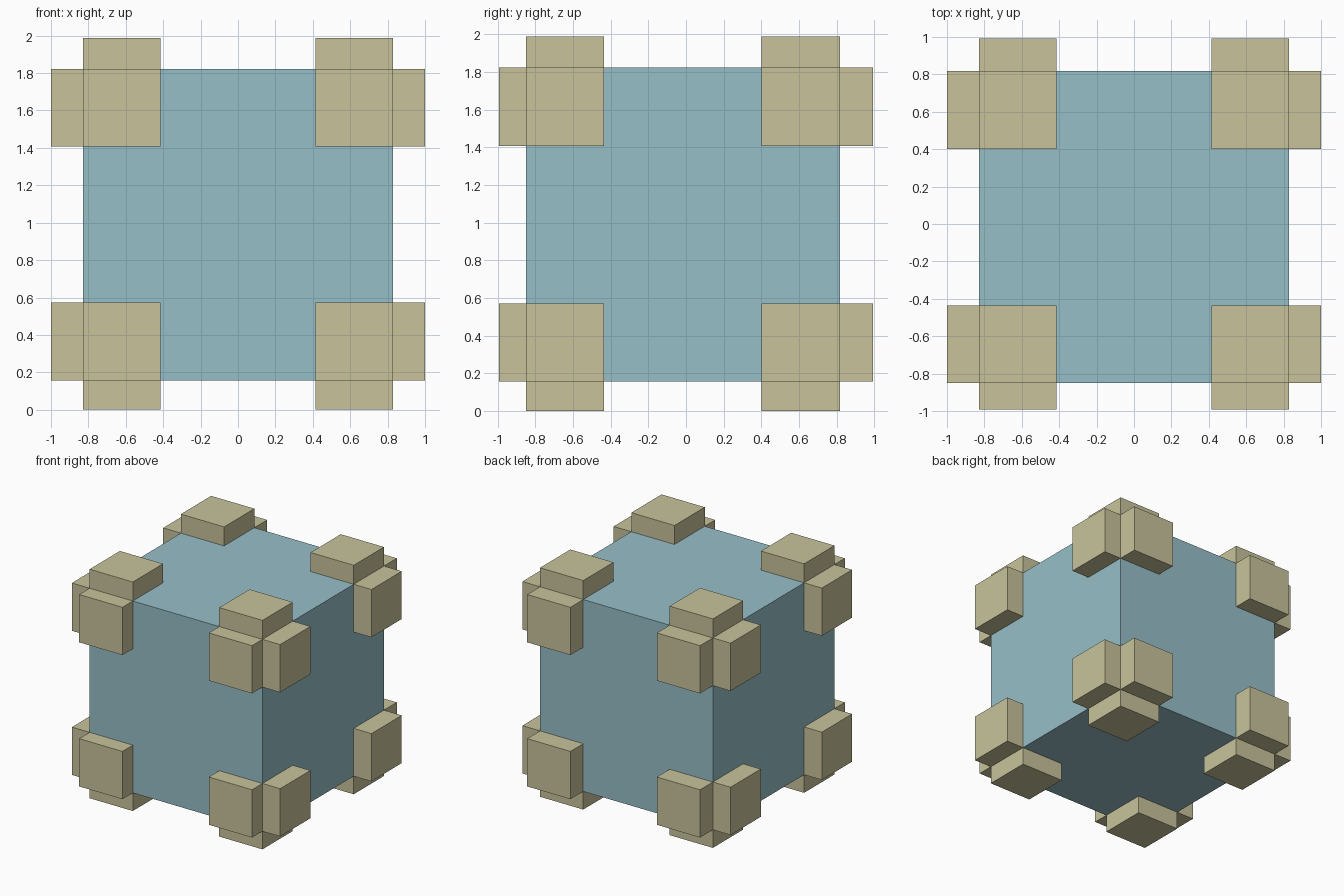
import bpy
import bmesh
from itertools import product
from mathutils import Matrix, Vector

if "Cube" in bpy.data.objects:
    bpy.data.objects.remove(bpy.data.objects["Cube"])

LO = Vector((-0.83, -0.85, 0.157))     # body bounds
HI = Vector((0.83, 0.817, 1.823))
OUT_LO = Vector((-1.0, -0.993, 0.0))   # outer faces of the corner pads
OUT_HI = Vector((1.0, 0.993, 1.988))
PAD = 0.415                            # pad side length


def material(name, color):
    mat = bpy.data.materials.new(name)
    mat.diffuse_color = (*color, 1.0)
    mat.use_nodes = True
    mat.node_tree.nodes["Principled BSDF"].inputs["Base Color"].default_value = mat.diffuse_color
    return mat


def add_box(bm, lo, hi):
    size = hi - lo
    bmesh.ops.create_cube(bm, size=1.0, matrix=Matrix.Translation((lo + hi) / 2)
                          @ Matrix.Diagonal((*size, 1.0)))


def make_object(name, boxes, mat):
    bm = bmesh.new()
    for lo, hi in boxes:
        add_box(bm, lo, hi)
    mesh = bpy.data.meshes.new(name)
    bm.to_mesh(mesh)
    bm.free()
    mesh.materials.append(mat)
    obj = bpy.data.objects.new(name, mesh)
    bpy.context.collection.objects.link(obj)


def corner_pads(corner):
    """Three square pads, one on each body face meeting at this corner."""
    pads = []
    for axis in range(3):
        lo, hi = LO.copy(), HI.copy()
        for i, high in enumerate(corner):
            if i == axis:
                lo[i], hi[i] = (HI[i], OUT_HI[i]) if high else (OUT_LO[i], LO[i])
            elif high:
                lo[i] = HI[i] - PAD
            else:
                hi[i] = LO[i] + PAD
        pads.append((lo, hi))
    return pads


blue = material("blue", (0.31, 0.52, 0.58))
tan = material("tan", (0.58, 0.55, 0.33))

# Main cube
make_object("crate_body", [(LO, HI)], blue)

# Pads at all eight corners
for corner in product((0, 1), repeat=3):
    x, y, z = corner
    name = "_".join((("bottom", "top")[z], ("front", "back")[y],
                     ("left", "right")[x], "corner_pads"))
    make_object(name, corner_pads(corner), tan)
